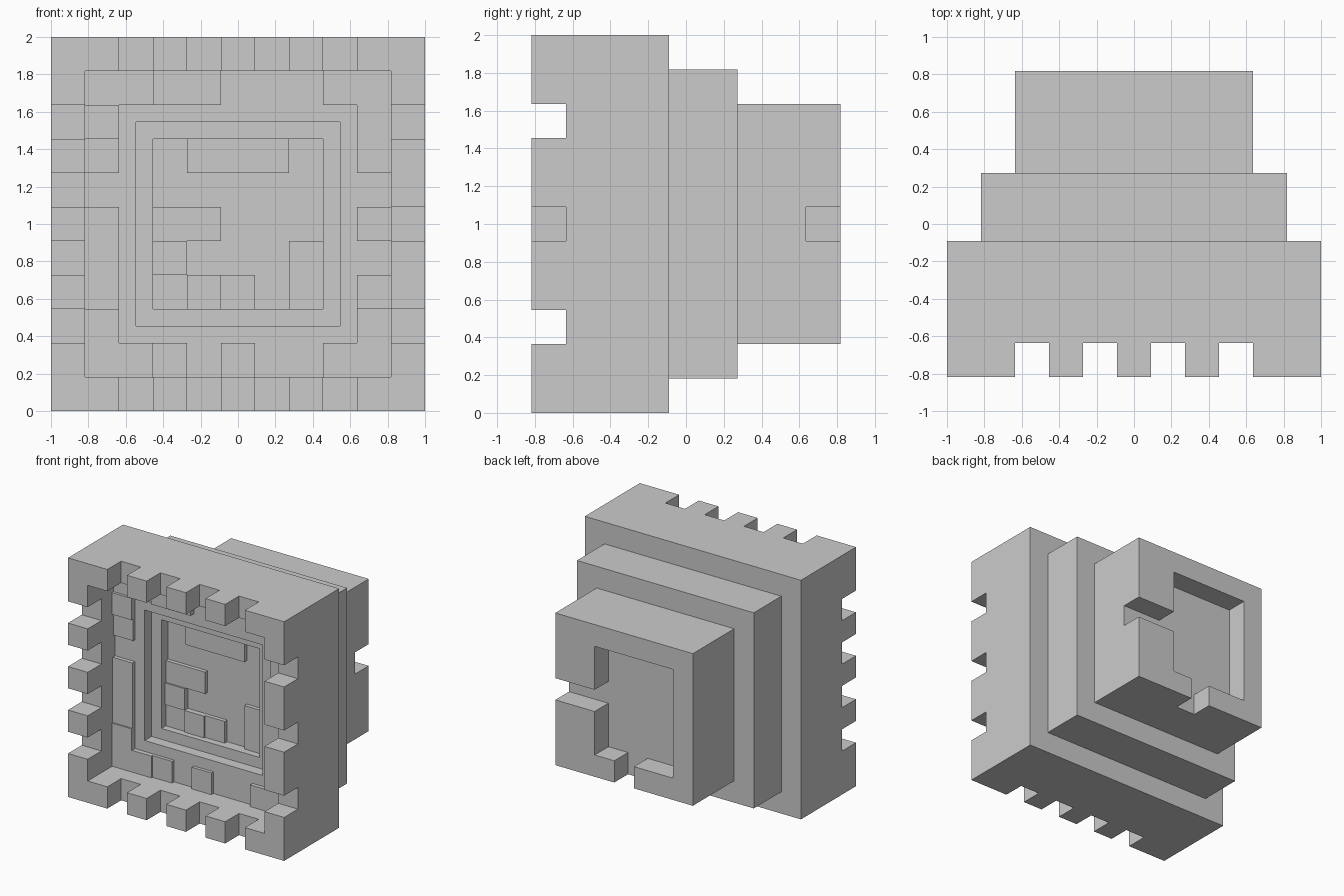
import bpy, bmesh

if "Cube" in bpy.data.objects:
    bpy.data.objects.remove(bpy.data.objects["Cube"])

U = 2 / 11  # the model sits on an 11 x 11 grid of square cells


def to_world(a, d, h):
    """Grid position (from left, from front, from top) to world position."""
    return (-1 + a * U, -4.5 * U + d * U, 2 - h * U)


def add_box(bm, a0, a1, d0, d1, h0, h1):
    p, q = to_world(a0, d0, h0), to_world(a1, d1, h1)
    verts = bmesh.ops.create_cube(bm, size=1)["verts"]
    for v in verts:
        v.co = [(s + t) / 2 + c * abs(t - s) for s, t, c in zip(p, q, v.co)]


def finish(bm, name):
    bmesh.ops.recalc_face_normals(bm, faces=bm.faces)
    mesh = bpy.data.meshes.new(name)
    bm.to_mesh(mesh)
    bm.free()
    obj = bpy.data.objects.new(name, mesh)
    bpy.context.collection.objects.link(obj)
    return obj


# Stepped body: square rings (half width, depth) from front floor to back face
RINGS = [(2.5, 3), (2.5, 2.5), (3, 2.5), (3, 2), (4.5, 2), (4.5, 0), (5.5, 0),
         (5.5, 4), (4.5, 4), (4.5, 6), (3.5, 6), (3.5, 9)]
bm = bmesh.new()
loops = []
for r, d in RINGS:
    loops.append([bm.verts.new(to_world(5.5 + sx * r, d, 5.5 + sz * r))
                  for sx, sz in ((-1, -1), (1, -1), (1, 1), (-1, 1))])
for low, high in zip(loops, loops[1:]):
    for i in range(4):
        j = (i + 1) % 4
        bm.faces.new((low[i], low[j], high[j], high[i]))
bm.faces.new(loops[0])
bm.faces.new(loops[-1])
body = finish(bm, "stepped_body")

# Notches through the front rim, and the open recess in the back
bm = bmesh.new()
for n in (2, 4, 6, 8):
    add_box(bm, n, n + 1, -0.5, 1, -0.5, 1.3)    # top rim
    add_box(bm, n, n + 1, -0.5, 1, 9.7, 11.5)    # bottom rim
    add_box(bm, -0.5, 1.3, -0.5, 1, n, n + 1)    # left rim
for n in (2, 5, 8):
    add_box(bm, 9.7, 11.5, -0.5, 1, n, n + 1)    # right rim
add_box(bm, 3, 7, 8, 9.5, 3, 8)                  # back recess
notches = finish(bm, "notch_cutter")

# Two outlets that open the back recess to the right and the bottom
bm = bmesh.new()
add_box(bm, 6.5, 9.5, 8, 9.6, 5, 6)
add_box(bm, 5, 6, 8, 9.6, 7.5, 9.5)
outlets = finish(bm, "outlet_cutter")

bpy.context.view_layer.objects.active = body
for cutter in (notches, outlets):
    cutter.hide_render = True
    mod = body.modifiers.new(cutter.name, "BOOLEAN")
    mod.operation, mod.solver, mod.object = "DIFFERENCE", "EXACT", cutter
    bpy.ops.object.modifier_apply(modifier=mod.name)
    bpy.data.objects.remove(cutter)


def plates(name, floor, cells):
    """Thin raised plates on a floor; cells hold a0, a1, h0, h1, thickness."""
    bm = bmesh.new()
    for a0, a1, h0, h1, t in cells:
        add_box(bm, a0, a1, floor - t, floor + 0.02, h0, h1)
    finish(bm, name)


# Plates around the outer front ledge
plates("outer_plates", 2, [
    (1, 3, 1, 2, 0.13), (3, 5, 1, 2, 0.25), (1, 2, 2, 3, 0.25), (1, 2, 3, 4, 0.13),
    (1, 2, 5, 8, 0.18), (1, 2, 8, 9, 0.25), (1, 3, 9, 10, 0.22), (3, 4, 9, 10, 0.15),
    (5, 6, 9, 10, 0.15), (8, 10, 9, 10, 0.18), (9, 10, 8, 9, 0.18), (9, 10, 7, 8, 0.25),
    (9, 10, 5, 6, 0.18), (9, 10, 2, 4, 0.18), (8, 10, 1, 2, 0.18)])

# Plates on the sunken centre panel
plates("centre_plates", 3, [
    (4, 7, 3, 4, 0.18), (3, 5, 5, 6, 0.18), (3, 4, 6, 7, 0.25), (3, 4, 7, 8, 0.18),
    (4, 5, 7, 8, 0.25), (5, 6, 7, 8, 0.18), (7, 8, 6, 8, 0.18)])
